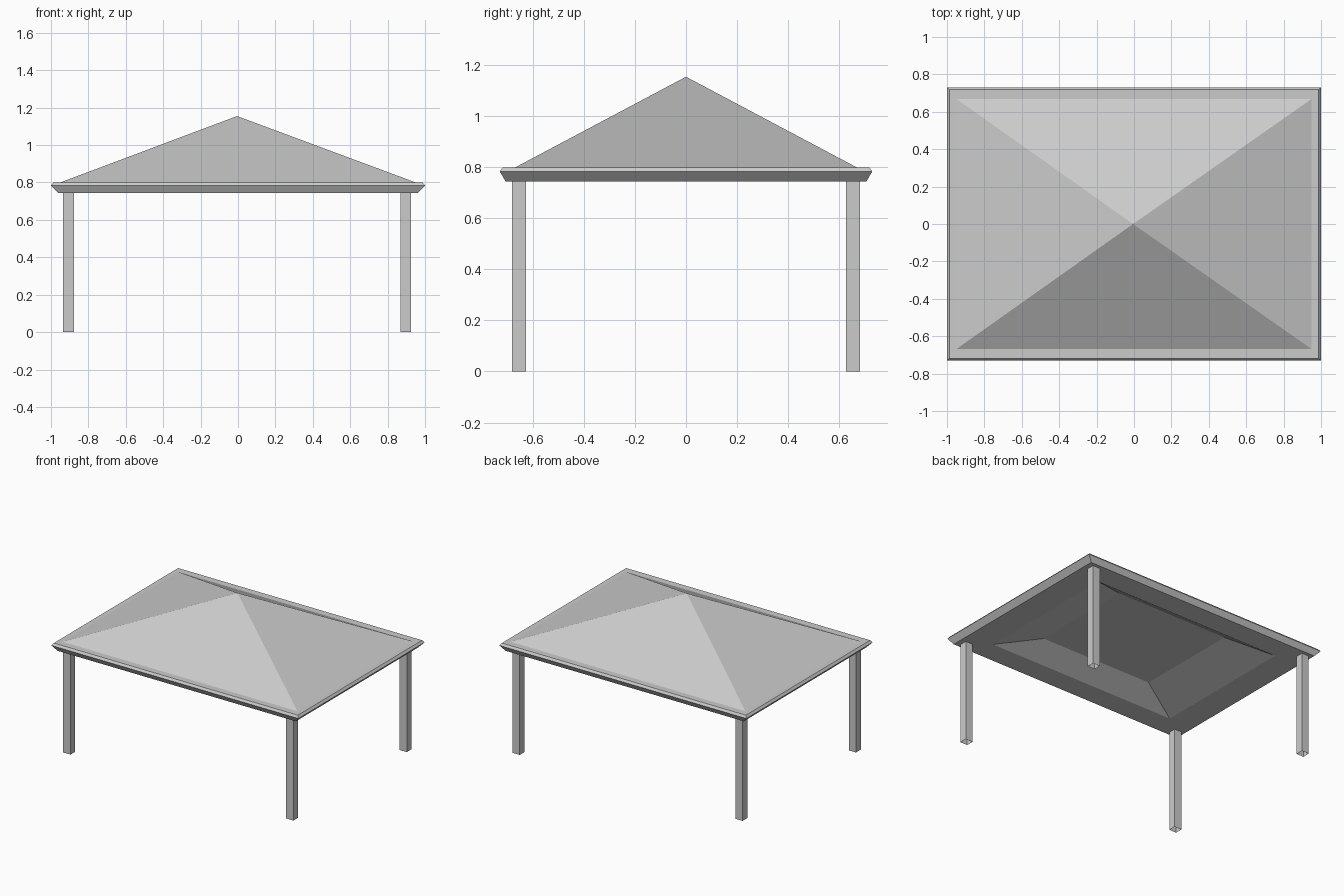
import bpy, bmesh

if "Cube" in bpy.data.objects:
    bpy.data.objects.remove(bpy.data.objects["Cube"])

CX = -0.005   # slight sideways offset of the apex and posts


def loft(name, rings, cap_start=False, apex=None):
    """Skin rectangular rings given as (half x, half y, z)."""
    bm = bmesh.new()
    loops = []
    for hx, hy, z in rings:
        loops.append([bm.verts.new((sx * hx, sy * hy, z))
                      for sx, sy in ((-1, -1), (1, -1), (1, 1), (-1, 1))])
    for a, b in zip(loops, loops[1:]):
        for i in range(4):
            j = (i + 1) % 4
            bm.faces.new((a[i], a[j], b[j], b[i]))
    if cap_start:
        bm.faces.new(loops[0][::-1])
    if apex:
        tip = bm.verts.new(apex)
        for i in range(4):
            bm.faces.new((loops[-1][i], loops[-1][(i + 1) % 4], tip))
    mesh = bpy.data.meshes.new(name)
    bm.to_mesh(mesh)
    bm.free()
    obj = bpy.data.objects.new(name, mesh)
    bpy.context.collection.objects.link(obj)
    return obj


OPENING = (0.763, 0.542, 0.745)
ROOF_BASE = (0.95, 0.669, 0.80)

# Recessed ceiling under the roof
loft("ceiling", [(0.453, 0.39, 0.838), OPENING], cap_start=True)

# Eave: soffit, flared fascia, bevelled rim and flat top ledge
loft("eave", [OPENING, (0.963, 0.707, 0.745), (1.0, 0.73, 0.784),
              (0.987, 0.718, 0.80), ROOF_BASE])

# Pyramid roof
loft("roof", [ROOF_BASE], apex=(CX, 0, 1.155))

# Four square posts, open at the ends
for side, sx in (("left", -1), ("right", 1)):
    for end, sy in (("front", -1), ("back", 1)):
        post = loft(f"{end}_{side}_post",
                    [(0.029, 0.0275, 0), (0.029, 0.0275, 0.745)])
        post.location = (CX + sx * 0.902, sy * 0.655, 0)
